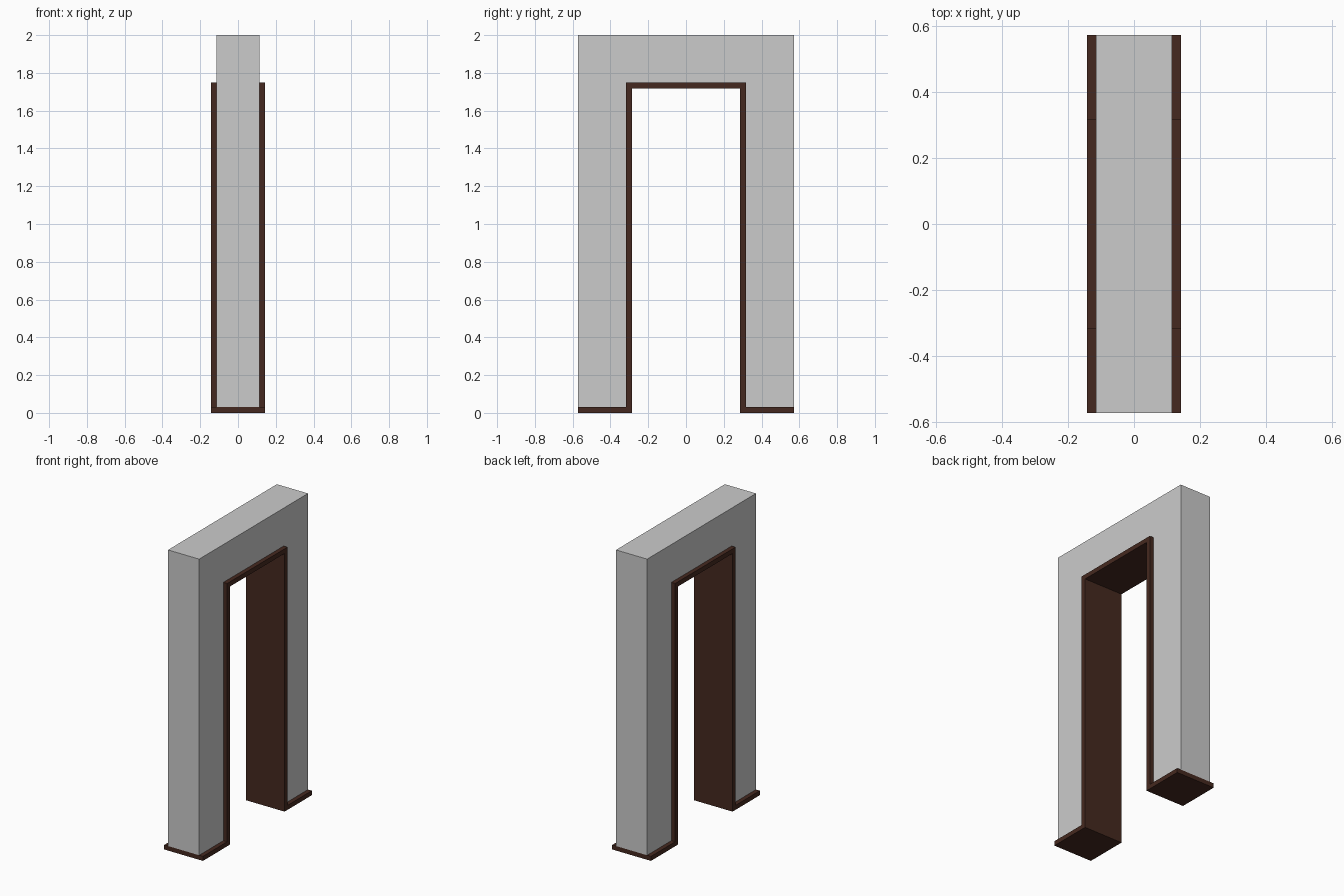
import bpy, bmesh

if "Cube" in bpy.data.objects:
    bpy.data.objects.remove(bpy.data.objects["Cube"])

Y_END, Y_OUT, Y_IN = 0.572, 0.317, 0.286   # wall end, outer and inner trim edge
Z_TOP, Z_OUT, Z_IN, BASE = 2.0, 1.748, 1.717, 0.03


def extrude_profile(name, half, half_depth):
    """Mirror a half outline (y, z) about y = 0 and extrude it along x."""
    pts = half + [(-y, z) for y, z in reversed(half)]
    bm = bmesh.new()
    face = bm.faces.new([bm.verts.new((-half_depth, y, z)) for y, z in pts])
    ext = bmesh.ops.extrude_face_region(bm, geom=[face])
    verts = [g for g in ext["geom"] if isinstance(g, bmesh.types.BMVert)]
    bmesh.ops.translate(bm, verts=verts, vec=(2 * half_depth, 0, 0))
    bmesh.ops.recalc_face_normals(bm, faces=bm.faces)
    mesh = bpy.data.meshes.new(name)
    bm.to_mesh(mesh)
    bm.free()
    obj = bpy.data.objects.new(name, mesh)
    bpy.context.collection.objects.link(obj)
    return obj


# Plain wall with the doorway opening
extrude_profile("wall", [(Y_OUT, Z_OUT), (Y_OUT, BASE), (Y_END, BASE), (Y_END, Z_TOP)], 0.1145)

# Door lining and skirting as one continuous band, proud of the wall on both faces
trim = extrude_profile("door_trim", [
    (Y_IN, Z_IN), (Y_IN, 0), (Y_END, 0), (Y_END, BASE), (Y_OUT, BASE), (Y_OUT, Z_OUT)], 0.1425)

# Dark wood colour
wood = bpy.data.materials.new("dark_wood")
wood.diffuse_color = (0.06, 0.022, 0.014, 1)
wood.use_nodes = True
wood.node_tree.nodes["Principled BSDF"].inputs["Base Color"].default_value = wood.diffuse_color
trim.data.materials.append(wood)
